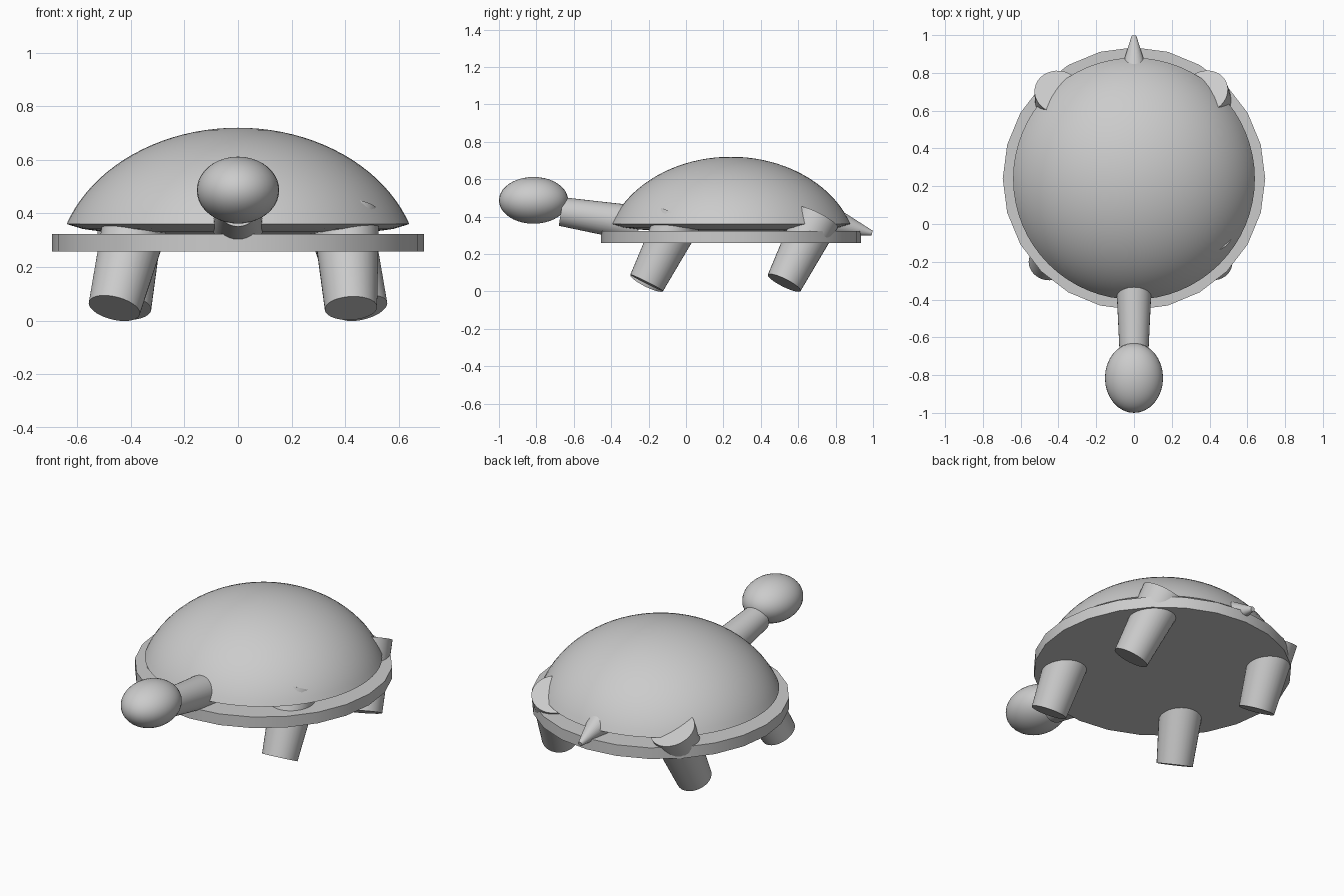
import bpy, math
from mathutils import Vector

if "Cube" in bpy.data.objects:
    bpy.data.objects.remove(bpy.data.objects["Cube"])

CY = 0.24  # body centre along y


def smooth(obj, name, angle=35):
    obj.name = name
    bpy.ops.object.shade_smooth_by_angle(angle=math.radians(angle))
    return obj


def tapered(name, a, b, ra, rb, sides=32):
    """Capped cone running from point a (radius ra) to point b (radius rb)."""
    a, b = Vector(a), Vector(b)
    d = b - a
    bpy.ops.mesh.primitive_cone_add(
        vertices=sides, radius1=ra, radius2=rb, depth=d.length, location=(a + b) / 2,
        rotation=d.to_track_quat('Z', 'Y').to_euler())
    return smooth(bpy.context.object, name)


def lathe(name, profile, sides):
    """Spin an (r, z) profile, with a pole at each end, around the body axis."""
    verts = [(0, 0, profile[0][1])]
    for r, z in profile[1:-1]:
        for k in range(sides):
            t = 2 * math.pi * k / sides
            verts.append((r * math.cos(t), r * math.sin(t), z))
    verts.append((0, 0, profile[-1][1]))
    last, rings = len(verts) - 1, len(profile) - 2
    idx = lambda i, k: 1 + i * sides + k % sides
    faces = []
    for k in range(sides):
        faces.append((0, idx(0, k), idx(0, k + 1)))
        for i in range(rings - 1):
            faces.append((idx(i, k), idx(i + 1, k), idx(i + 1, k + 1), idx(i, k + 1)))
        faces.append((idx(rings - 1, k), last, idx(rings - 1, k + 1)))
    me = bpy.data.meshes.new(name)
    me.from_pydata(verts, [], faces)
    obj = bpy.data.objects.new(name, me)
    bpy.context.collection.objects.link(obj)
    obj.location.y = CY
    bpy.context.view_layer.objects.active = obj
    obj.select_set(True)
    return smooth(obj, name)


# Domed shell: part of an ellipse down to a sharp rim, then a shallow underside
end = math.asin(0.64 / 0.679)
dome = [(0.679 * math.sin(end * i / 20), 0.18 + 0.54 * math.cos(end * i / 20)) for i in range(21)]
lathe("shell", dome + [(0.58, 0.342), (0.5, 0.331), (0.3, 0.322), (0, 0.32)], 64)

# Flat belly plate
bpy.ops.mesh.primitive_cylinder_add(vertices=24, radius=0.695, depth=0.066, location=(0, CY, 0.291))
smooth(bpy.context.object, "belly_plate")

# Head, neck and tail
bpy.ops.mesh.primitive_uv_sphere_add(segments=32, ring_count=20, radius=1, location=(0, -0.815, 0.487))
bpy.context.object.scale = (0.154, 0.185, 0.125)
smooth(bpy.context.object, "head")
tapered("neck", (0, -0.25, 0.36), (0, -0.668, 0.427), 0.097, 0.077)
tapered("tail", (0, 0.782, 0.372), (0, 0.995, 0.312), 0.08, 0.013)

# Legs all lean forward; diagonal pairs share the same sideways lean
for row, foot_y in (("front", -0.21), ("rear", 0.525)):
    for side, s in (("left", -1), ("right", 1)):
        splayed = (row, side) in (("front", "left"), ("rear", "right"))
        foot_x, top_x = (0.462, 0.375) if splayed else (0.422, 0.402)
        tapered(f"{row}_{side}_leg", (s * top_x, foot_y + 0.175, 0.395),
                (s * foot_x, foot_y, 0.046), 0.125, 0.098)
